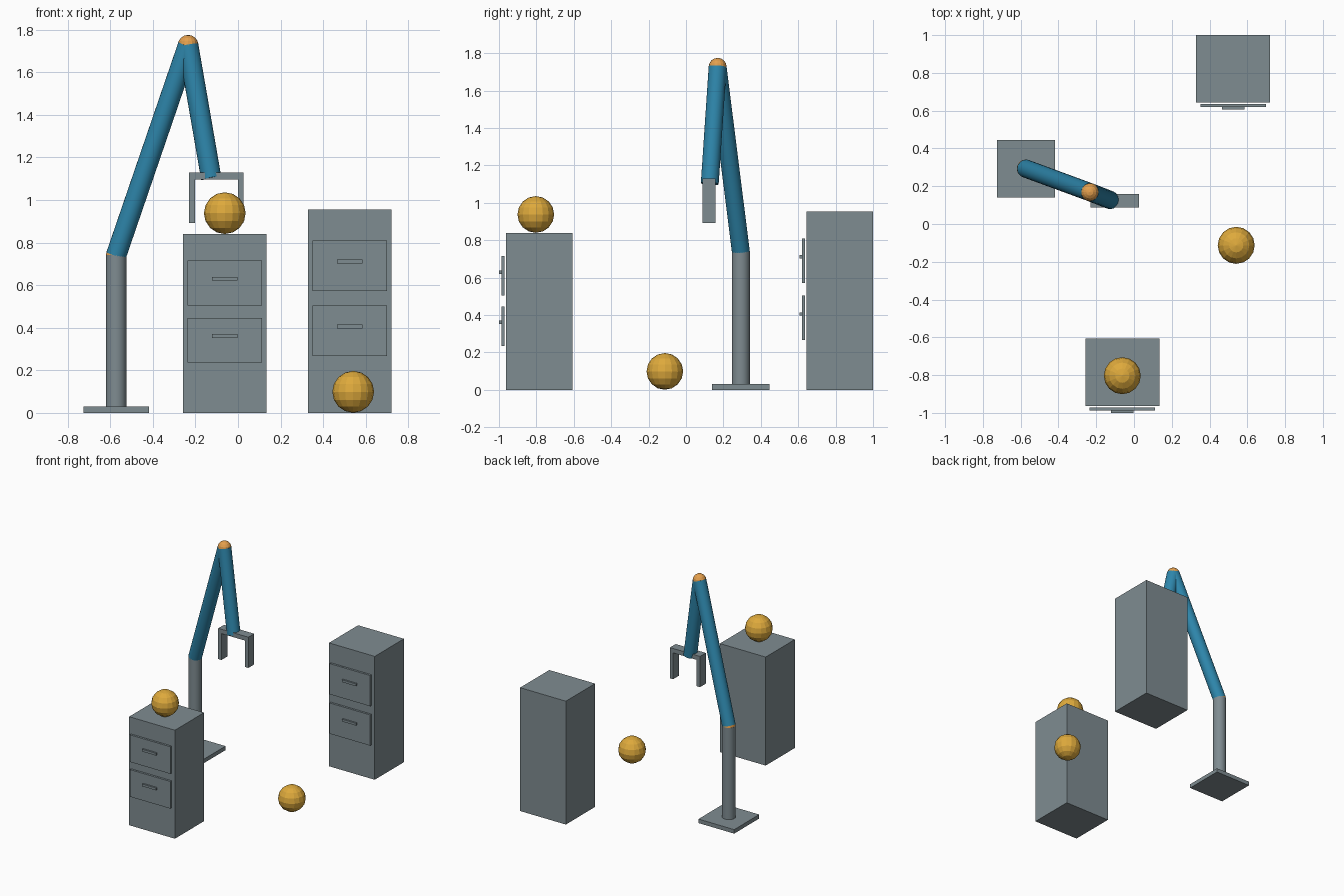
import bpy, bmesh, math
from mathutils import Vector

if "Cube" in bpy.data.objects:
    bpy.data.objects.remove(bpy.data.objects["Cube"])


def material(name, rgb):
    m = bpy.data.materials.new(name)
    m.diffuse_color = (*rgb, 1.0)
    m.use_nodes = True
    m.node_tree.nodes["Principled BSDF"].inputs["Base Color"].default_value = m.diffuse_color
    return m


GREY = material("steel_grey", (0.212, 0.262, 0.283))
BLUE = material("arm_blue", (0.027, 0.238, 0.407))
GOLD = material("ball_gold", (0.73, 0.40, 0.045))
ORANGE = material("joint_orange", (0.78, 0.35, 0.075))


def make(name, bm, mat):
    mesh = bpy.data.meshes.new(name)
    bm.to_mesh(mesh)
    bm.free()
    mesh.materials.append(mat)
    obj = bpy.data.objects.new(name, mesh)
    bpy.context.collection.objects.link(obj)
    return obj


def box(name, lo, hi, mat=GREY):
    lo, hi = Vector(lo), Vector(hi)
    bm = bmesh.new()
    bmesh.ops.create_cube(bm, size=1)
    for v in bm.verts:
        v.co = (lo + hi) / 2 + v.co * (hi - lo)
    return make(name, bm, mat)


def ball(name, centre, r, mat):
    bm = bmesh.new()
    bmesh.ops.create_uvsphere(bm, u_segments=16, v_segments=8, radius=r)
    obj = make(name, bm, mat)
    obj.location = centre
    return obj


def rod(name, a, b, r, mat):
    a, b = Vector(a), Vector(b)
    bm = bmesh.new()
    bmesh.ops.create_cone(bm, cap_ends=True, segments=24, radius1=r, radius2=r,
                          depth=(b - a).length)
    obj = make(name, bm, mat)
    obj.location = (a + b) / 2
    obj.rotation_euler = (b - a).to_track_quat('Z', 'Y').to_euler()
    bpy.ops.object.select_all(action='DESELECT')
    obj.select_set(True)
    bpy.context.view_layer.objects.active = obj
    bpy.ops.object.shade_smooth_by_angle(angle=math.radians(40))
    return obj


# Cabinet with two drawers and pull handles on its front
def cabinet(name, x, front, height, drawers):
    box(name + "_body", (x - 0.196, front, 0), (x + 0.196, front + 0.357, height))
    for label, z0, z1 in drawers:
        box(f"{name}_{label}_drawer", (x - 0.174, front - 0.024, z0),
            (x + 0.174, front - 0.008, z1))
        zc = (z0 + z1) / 2 + 0.02
        box(f"{name}_{label}_handle", (x - 0.06, front - 0.037, zc - 0.009),
            (x + 0.06, front - 0.024, zc + 0.009))


cabinet("front_cabinet", -0.062, -0.963, 0.84,
        [("upper", 0.505, 0.715), ("lower", 0.236, 0.446)])
cabinet("back_cabinet", 0.525, 0.643, 0.955,
        [("upper", 0.572, 0.81), ("lower", 0.267, 0.505)])

# Balls
ball("cabinet_ball", (-0.062, -0.803, 0.938), 0.098, GOLD)
ball("floor_ball", (0.541, -0.113, 0.099), 0.098, GOLD)

# Robot arm
SHOULDER = (-0.572, 0.293, 0.741)
ELBOW = (-0.234, 0.169, 1.727)
WRIST = (-0.126, 0.127, 1.103)
R = 0.048
box("base_plate", (-0.725, 0.14, 0), (-0.419, 0.446, 0.031))
rod("post", (-0.572, 0.293, 0.031), SHOULDER, R, GREY)
rod("lower_arm", SHOULDER, ELBOW, R, BLUE)
rod("upper_arm", ELBOW, WRIST, R, BLUE)
ball("shoulder_joint", SHOULDER, R, ORANGE)
ball("elbow_joint", ELBOW, R, ORANGE)

# Gripper: bar and two fingers
GX = -0.102
Y0, Y1 = 0.088, 0.159
box("gripper_bar", (GX - 0.129, Y0, 1.096), (GX + 0.129, Y1, 1.13))
for label, s in (("left", -1), ("right", 1)):
    xs = sorted((GX + s * 0.129, GX + s * 0.101))
    box(label + "_finger", (xs[0], Y0, 0.892), (xs[1], Y1, 1.096))
